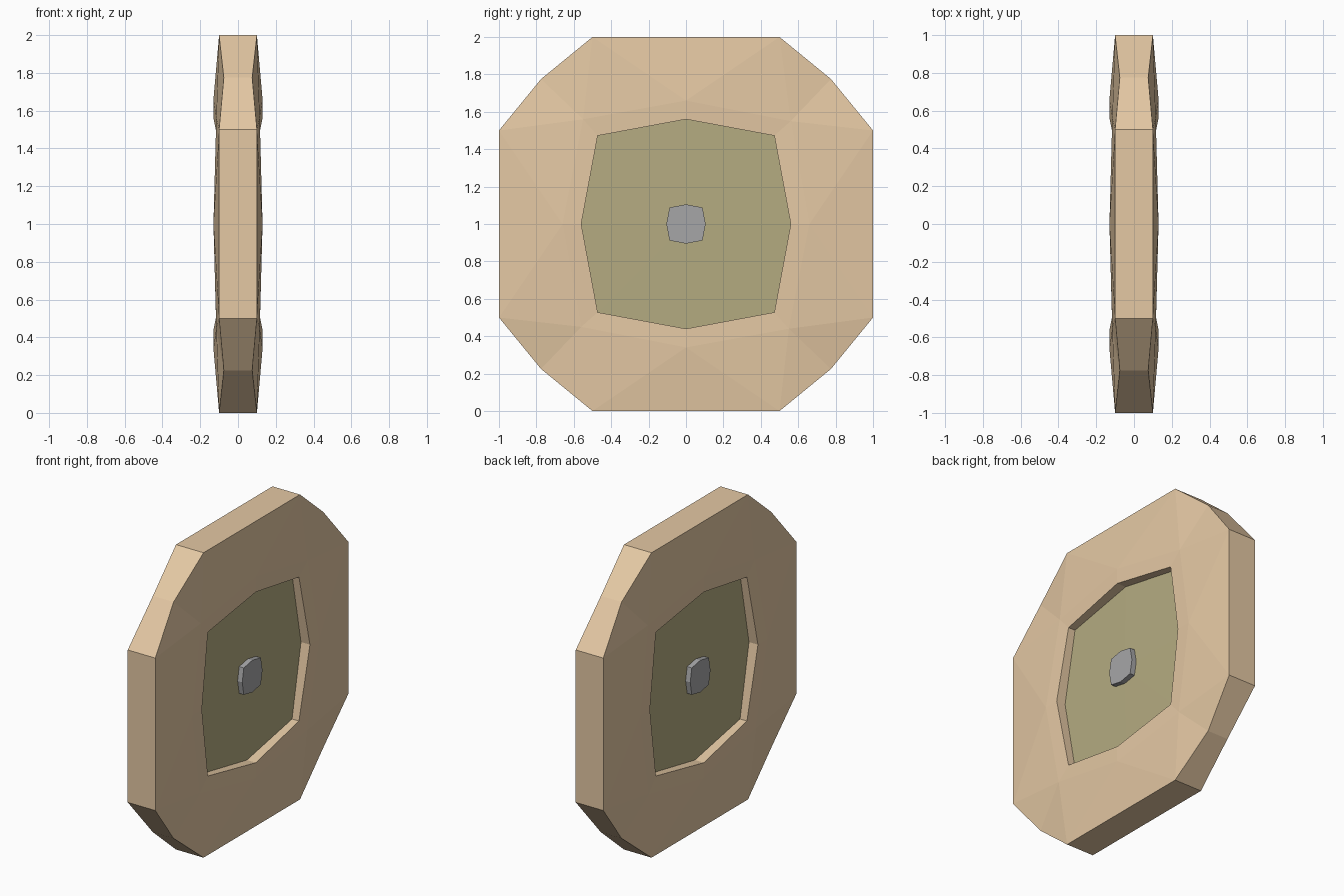
import bpy, bmesh

if "Cube" in bpy.data.objects:
    bpy.data.objects.remove(bpy.data.objects["Cube"])


def material(name, color):
    m = bpy.data.materials.new(name)
    m.diffuse_color = color
    m.use_nodes = True
    m.node_tree.nodes["Principled BSDF"].inputs["Base Color"].default_value = m.diffuse_color
    return m


def around(points):
    """Repeat (x, y, z) points of one quadrant by quarter turns about the x axis."""
    out = []
    for turn in range(4):
        for x, y, z in points:
            for _ in range(turn):
                y, z = -z, y
            out.append((x, y, z))
    return out


def make_object(name, build, mat=None):
    bm = bmesh.new()
    build(bm)
    bmesh.ops.recalc_face_normals(bm, faces=bm.faces)
    mesh = bpy.data.meshes.new(name)
    bm.to_mesh(mesh)
    bm.free()
    if mat:
        mesh.materials.append(mat)
    ob = bpy.data.objects.new(name, mesh)
    ob.location.z = 1
    bpy.context.collection.objects.link(ob)
    return ob


def add_ring(bm, points, side):
    return [bm.verts.new((x * side, y, z)) for x, y, z in around(points)]


def bridge(bm, r1, r2):
    n = len(r1)
    for i in range(n):
        j = (i + 1) % n
        bm.faces.new((r1[i], r1[j], r2[j], r2[i]))


# Wooden rim: opening, raised crest and chamfered octagonal outer edge
def rim(bm):
    outers, openings = [], []
    for side in (1, -1):
        opening = add_ring(bm, [(.13, .56, 0), (.112, .472, .472)], side)
        crest = add_ring(bm, [(.13, .66, 0), (.115, .56, .55)], side)
        outer = add_ring(bm, [(.1, 1, 0), (.1, 1, .5), (.075, .775, .775), (.1, .5, 1)], side)
        bridge(bm, opening, crest)
        for q in range(4):
            a, c, a2 = crest[2 * q], crest[2 * q + 1], crest[(2 * q + 2) % 8]
            A, B, C, D = outer[4 * q:4 * q + 4]
            A2 = outer[(4 * q + 4) % 16]
            for f in ((a, A, B), (a, B, c), (c, B, C), (c, C, D), (c, D, a2), (a2, D, A2)):
                bm.faces.new(f)
        outers.append(outer)
        openings.append(opening)
    bridge(bm, *outers)
    bridge(bm, *openings)


# Slightly domed green panel filling the opening
def panel(bm):
    edges = []
    for side in (1, -1):
        ring = add_ring(bm, [(.065, .56, 0), (.062, .472, .472)], side)
        tip = bm.verts.new((.072 * side, 0, 0))
        for i in range(8):
            bm.faces.new((tip, ring[i], ring[(i + 1) % 8]))
        edges.append(ring)
    bridge(bm, *edges)


# Small grey hub passing through the panel
def hub(bm):
    ends = []
    for side in (1, -1):
        ring = add_ring(bm, [(.104, .105, 0), (.104, .088, .088)], side)
        bm.faces.new(ring)
        ends.append(ring)
    bridge(bm, *ends)


make_object("rim", rim, material("light_wood", (.78, .58, .37, 1)))
make_object("panel", panel, material("olive_green", (.46, .41, .22, 1)))
make_object("hub", hub, material("grey_metal", (.38, .38, .39, 1)))
